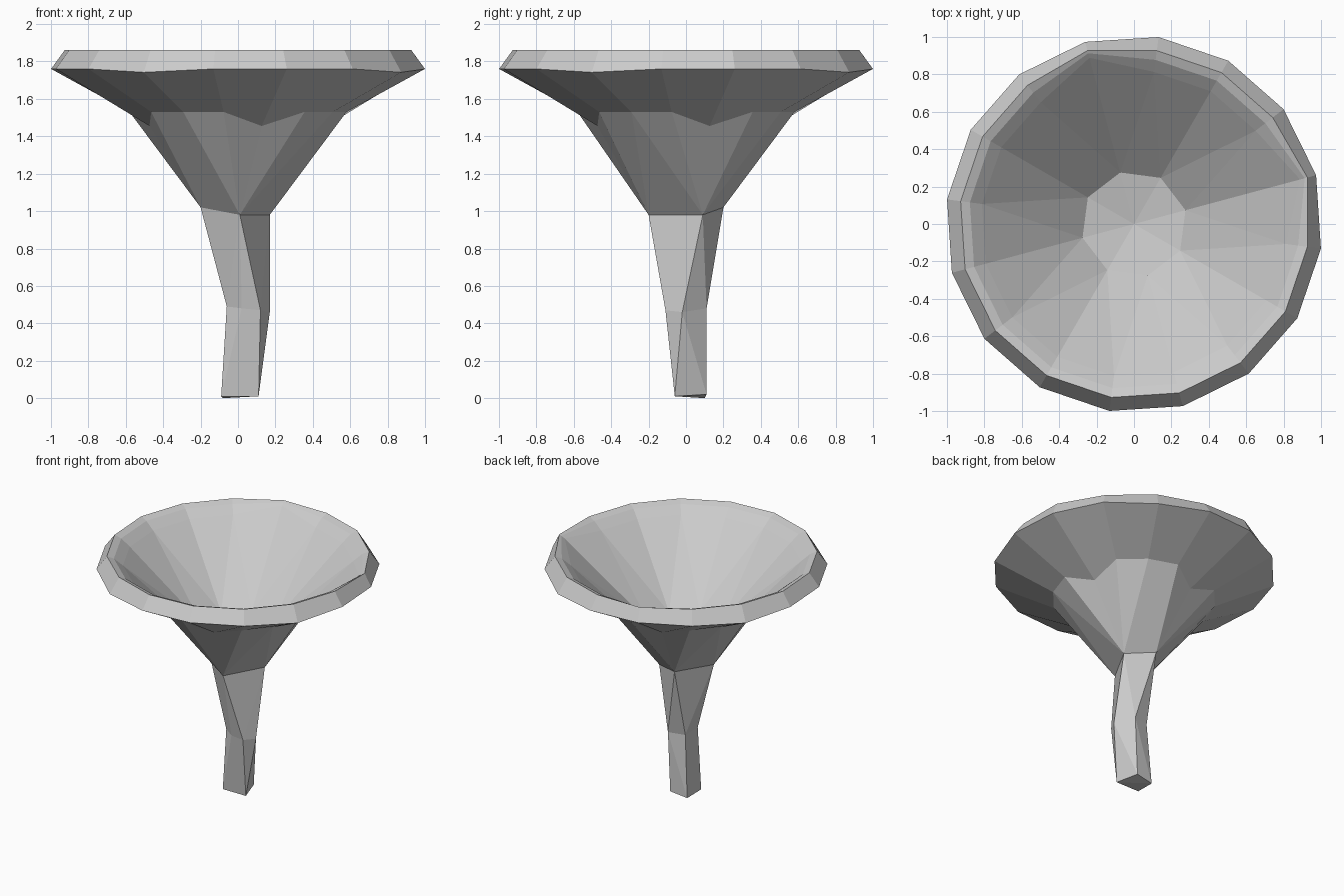
import bpy, bmesh
from math import cos, sin, radians

if "Cube" in bpy.data.objects:
    bpy.data.objects.remove(bpy.data.objects["Cube"])

N = 16


def ring(bm, radius, height):
    """Sixteen-sided ring; radius and height are functions of the corner index."""
    out = []
    for k in range(N):
        a = radians(-7.5 + 22.5 * k)
        r = radius(k)
        out.append(bm.verts.new((r * cos(a), r * sin(a), height(k))))
    return out


def loft(bm, a, b, shift=0):
    """Join ring a to ring b, which may have fewer corners."""
    n, m = len(a), len(b)
    pick = lambda k: b[((k + shift) * m // n) % m]
    for k in range(n):
        p, q = pick(k), pick(k + 1)
        if p is q:
            bm.faces.new((a[k], p, a[(k + 1) % n]))
        elif n == m:
            bm.faces.new((a[k], p, q, a[(k + 1) % n]))
        else:
            bm.faces.new((a[k], p, a[(k + 1) % n]))
            bm.faces.new((a[(k + 1) % n], p, q))


def finish(bm, name):
    bmesh.ops.recalc_face_normals(bm, faces=bm.faces)
    mesh = bpy.data.meshes.new(name)
    bm.to_mesh(mesh)
    bm.free()
    obj = bpy.data.objects.new(name, mesh)
    bpy.context.collection.objects.link(obj)
    return obj


# Cross-sections of the bent four-sided stem
TOP = [(.17, .09, .98), (-.04, .20, 1.02), (-.20, -.06, 1.02), (.01, -.20, .98)]
MID = [(.17, -.02, .46), (.08, .11, .48), (-.05, .08, .48), (-.06, -.06, .49),
       (.02, -.11, .48), (.12, -.11, .47)]
BOTTOM = [(.06, .11, .02), (-.08, .10, 0), (-.09, -.06, .01), (.11, -.06, .01)]

# Funnel-shaped cap: underside, rim and hollow bowl
bm = bmesh.new()
low = lambda k: k % 4 == 1
corner = lambda k: k in (1, 5)
neck = [bm.verts.new(p) for p in TOP]
under = ring(bm, lambda k: .49 if low(k) else .585,
             lambda k: 1.455 if low(k) else 1.53)
edge = ring(bm, lambda k: 1.008, lambda k: 1.742 if k % 4 == 3 else 1.76)
rim = ring(bm, lambda k: .96 if corner(k) else .935, lambda k: 1.86)
lip = ring(bm, lambda k: .945 if corner(k) else .885, lambda k: 1.85 if corner(k) else 1.84)
inner = ring(bm, lambda k: .92 if corner(k) else .82, lambda k: 1.835 if corner(k) else 1.785)
floor = [bm.verts.new((.285 * cos(radians(15 + 45 * j)), .285 * sin(radians(15 + 45 * j)), 1.28))
         for j in range(8)]
centre = bm.verts.new((0, 0, 1.23))
loft(bm, under, neck, 1)
for a, b in ((under, edge), (edge, rim), (rim, lip), (lip, inner)):
    loft(bm, a, b)
loft(bm, inner, floor)
for j in range(8):
    bm.faces.new((floor[j], floor[(j + 1) % 8], centre))
finish(bm, "mushroom_cap")

# Stem: two hulled segments with the joining faces removed
bm = bmesh.new()
for upper, lower, keep_bottom in ((TOP, MID, False), (MID, BOTTOM, True)):
    up = [bm.verts.new(p) for p in upper]
    lo = [bm.verts.new(p) for p in lower]
    bmesh.ops.convex_hull(bm, input=up + lo)
    caps = [f for f in bm.faces if all(v in up for v in f.verts)
            or (not keep_bottom and all(v in lo for v in f.verts))]
    bmesh.ops.delete(bm, geom=caps, context='FACES_ONLY')
bmesh.ops.remove_doubles(bm, verts=bm.verts, dist=.001)
finish(bm, "stem")
